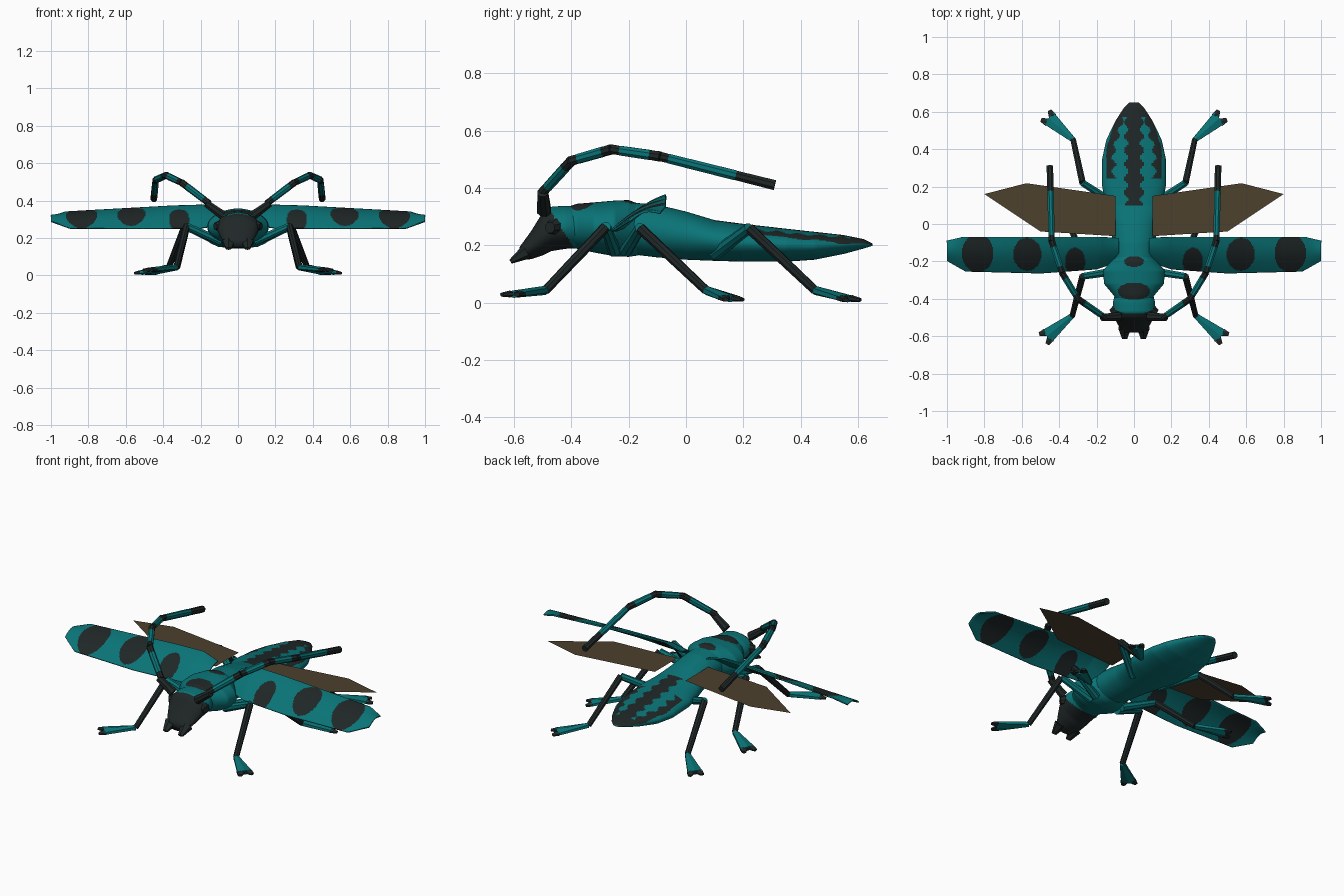
import bpy, bmesh, math
from mathutils import Vector

if "Cube" in bpy.data.objects:
    bpy.data.objects.remove(bpy.data.objects["Cube"])


def material(name, rgb):
    m = bpy.data.materials.new(name)
    m.diffuse_color = (*rgb, 1)
    m.use_nodes = True
    m.node_tree.nodes["Principled BSDF"].inputs["Base Color"].default_value = m.diffuse_color
    return m


TEAL = material("teal shell", (0.003, 0.175, 0.185))
BLACK = material("soft black", (0.014, 0.020, 0.020))
BROWN = material("brown membrane", (0.075, 0.052, 0.026))


def lerp(table, t):
    """Linear lookup in rows (key, values...)."""
    for a, b in zip(table, table[1:]):
        if t <= b[0]:
            f = max(0, (t - a[0]) / (b[0] - a[0]))
            return [p + (q - p) * f for p, q in zip(a[1:], b[1:])]
    return list(table[-1][1:])


def make(name, verts, faces, mats, rule=None, smooth=True):
    me = bpy.data.meshes.new(name)
    me.from_pydata([tuple(v) for v in verts], [], faces)
    for m in mats:
        me.materials.append(m)
    bm = bmesh.new()
    bm.from_mesh(me)
    bmesh.ops.recalc_face_normals(bm, faces=bm.faces)
    bm.normal_update()
    for f in bm.faces:
        f.smooth = smooth
        if rule:
            f.material_index = int(rule(f.calc_center_median(), f.normal))
    bm.to_mesh(me)
    bm.free()
    ob = bpy.data.objects.new(name, me)
    bpy.context.collection.objects.link(ob)
    return ob


def body(name, table, rule, n=96, step=0.006):
    """Loft ellipses along y; rows are (y, half width, top, bottom)."""
    y0, y1 = table[0][0], table[-1][0]
    k = max(2, round((y1 - y0) / step))
    verts, faces = [], []
    for i in range(k + 1):
        y = y0 + (y1 - y0) * i / k
        w, top, bot = lerp(table, y)
        for j in range(n):
            a = 2 * math.pi * j / n
            verts.append((w * math.cos(a), y, (top + bot) / 2 + (top - bot) / 2 * math.sin(a)))
    for i in range(k):
        for j in range(n):
            a, b = i * n + j, i * n + (j + 1) % n
            faces.append((a, b, b + n, a + n))
    faces += [tuple(range(n)), tuple(range(k * n, k * n + n))]
    return make(name, verts, faces, [TEAL, BLACK], rule)


def limb(name, p, q, r0, r1, mat, flat0=1.0, flat1=1.0, n=8):
    """Tapered rod from p to q; flat < 1 squashes it vertically."""
    p, q = Vector(p), Vector(q)
    d = (q - p).normalized()
    side = d.cross(Vector((0, 0, 1))).normalized()
    up = side.cross(d)
    verts = []
    for c, r, fl in ((p, r0, flat0), (q, r1, flat1)):
        for j in range(n):
            a = 2 * math.pi * (j + 0.5) / n
            verts.append(c + side * r * math.cos(a) + up * r * fl * math.sin(a))
    faces = [(j, (j + 1) % n, n + (j + 1) % n, n + j) for j in range(n)]
    faces += [tuple(range(n)), tuple(range(n, 2 * n))]
    return make(name, verts, faces, [mat], smooth=False)


def spot(x, y, cx, cy, rx, ry):
    return ((x - cx) / rx) ** 2 + ((y - cy) / ry) ** 2 < 1


# Abdomen: scalloped black stripes on the back
def abdomen_rule(c, n):
    x, y = abs(c.x), c.y
    if n.z < 0.15 or y < 0.1:
        return 0
    wave = 0.011 * math.sin(y * 2 * math.pi / 0.075)
    centre = x < 0.043 + wave
    edge = y > 0.24 and 0.108 - wave < x + max(0, y - 0.4) * 0.3 < 0.148
    return centre or edge or y > 0.57


body("abdomen", [(-.2, .11, .35, .17), (-.1, .115, .342, .158), (0, .125, .318, .15),
                 (.1, .15, .288, .146), (.2, .17, .275, .143), (.35, .17, .258, .143),
                 (.45, .148, .247, .15), (.55, .10, .236, .17), (.62, .055, .222, .189),
                 (.65, .025, .207, .198)], abdomen_rule)

# Pronotum with two black spots on top
body("pronotum", [(-.41, .095, .335, .195), (-.38, .11, .345, .188), (-.32, .16, .35, .175),
                  (-.25, .165, .356, .162), (-.2, .125, .358, .16), (-.165, .10, .345, .165)],
     lambda c, n: n.z > 0.2 and (spot(c.x, c.y, 0, -.2, .052, .03)
                                 or spot(c.x, c.y, 0, -.36, .085, .048)))

# Head: black face, teal crown
body("head", [(-.58, .06, .195, .148), (-.54, .085, .25, .152), (-.5, .105, .315, .165),
              (-.47, .113, .335, .18), (-.42, .113, .338, .188), (-.37, .10, .335, .19)],
     lambda c, n: c.y < -.48 + .65 * (.33 - c.z))

# Flat hind wings and raised wing cases
FRONT = [(.08, -.20, .27), (.2, -.24, .252), (.5, -.262, .25), (.9, -.252, .252), (1, -.195, .288)]
REAR = [(.08, -.075, .345), (.18, -.07, .375), (.35, -.07, .37), (.92, -.07, .338), (1, -.09, .312)]


def case_rule(c, n):
    x = abs(c.x)
    return (spot(x, c.y, .835, -.155, .085, .10) or spot(x, c.y, .57, -.16, .075, .088)
            or spot(x, c.y, .315, -.20, .055, .075))


for s, tag in ((1, "right"), (-1, "left")):
    make(f"{tag}_hind_wing", [(s * x, y, .306) for x, y in
         ((.1, .15), (.575, .218), (.8, .16), (.5, -.04), (.1, -.065))],
         [(0, 1, 2, 3, 4)], [BROWN], smooth=False)

    nu, nv = 160, 36
    verts, faces = [], []
    for i in range(nu + 1):
        x = .08 + .92 * i / nu
        (fy, fz), (ry, rz) = lerp(FRONT, x), lerp(REAR, x)
        for j in range(nv + 1):
            v = j / nv
            verts.append((s * x, fy + (ry - fy) * v,
                          fz + (rz - fz) * v + .018 * math.sin(math.pi * v)))
    for i in range(nu):
        for j in range(nv):
            a = i * (nv + 1) + j
            faces.append((a, a + 1, a + nv + 2, a + nv + 1))
    case = make(f"{tag}_wing_case", verts, faces, [TEAL, BLACK], case_rule)
    sol = case.modifiers.new("thickness", 'SOLIDIFY')
    sol.thickness = .008
    sol.offset = 0

    # Mandible and eye
    limb(f"{tag}_mandible", (s * .05, -.555, .178), (s * .05, -.612, .143), .038, .016, BLACK, .7, .5, 6)
    limb(f"{tag}_eye", (s * .085, -.455, .265), (s * .122, -.475, .262), .036, .02, BLACK)

    # Antenna: black base, teal rods with black joints
    limb(f"{tag}_antenna_base", (s * .08, -.495, .32), (s * .17, -.5, .385), .026, .02, BLACK)
    path = [Vector((s * x, y, z)) for x, y, z in
            ((.155, -.5, .385), (.3, -.4, .495), (.385, -.26, .535), (.44, -.09, .51), (.45, .31, .41))]
    for i, (p, q) in enumerate(zip(path, path[1:])):
        cuts = (0, .18 if i < 3 else .07, .8 if i < 3 else .66, 1)
        for k, m in enumerate((BLACK, TEAL, BLACK)):
            limb(f"{tag}_antenna_{i + 1}_{k + 1}", p.lerp(q, cuts[k]), p.lerp(q, cuts[k + 1]),
                 .018, .019 if k else .017, m)

    # Legs: hip, knee, ankle, toe
    for leg, pts in (("front", ((.09, -.25, .18), (.275, -.28, .264), (.33, -.49, .043), (.465, -.60, .03))),
                     ("middle", ((.09, -.21, .18), (.285, -.16, .26), (.37, .07, .043), (.515, .155, .015))),
                     ("hind", ((.09, .10, .17), (.275, .22, .26), (.325, .45, .043), (.455, .565, .014)))):
        hip, knee, ankle, toe = [Vector((s * x, y, z)) for x, y, z in pts]
        nm = f"{tag}_{leg}"
        limb(nm + "_thigh", hip, knee, .023, .019, TEAL)
        limb(nm + "_shin", knee, ankle, .019, .016, BLACK)
        limb(nm + "_foot", ankle, toe, .016, .047, TEAL, 1, .28, 6)
        # Short black claws at the flared end
        d = (toe - ankle).normalized()
        side = d.cross(Vector((0, 0, 1))).normalized()
        for k in (-1, 1):
            limb(f"{nm}_claw_{k + 2}", toe - d * .006 + side * k * .022,
                 toe + d * .026 + side * k * .034, .024, .012, BLACK, .5, .6, 6)
